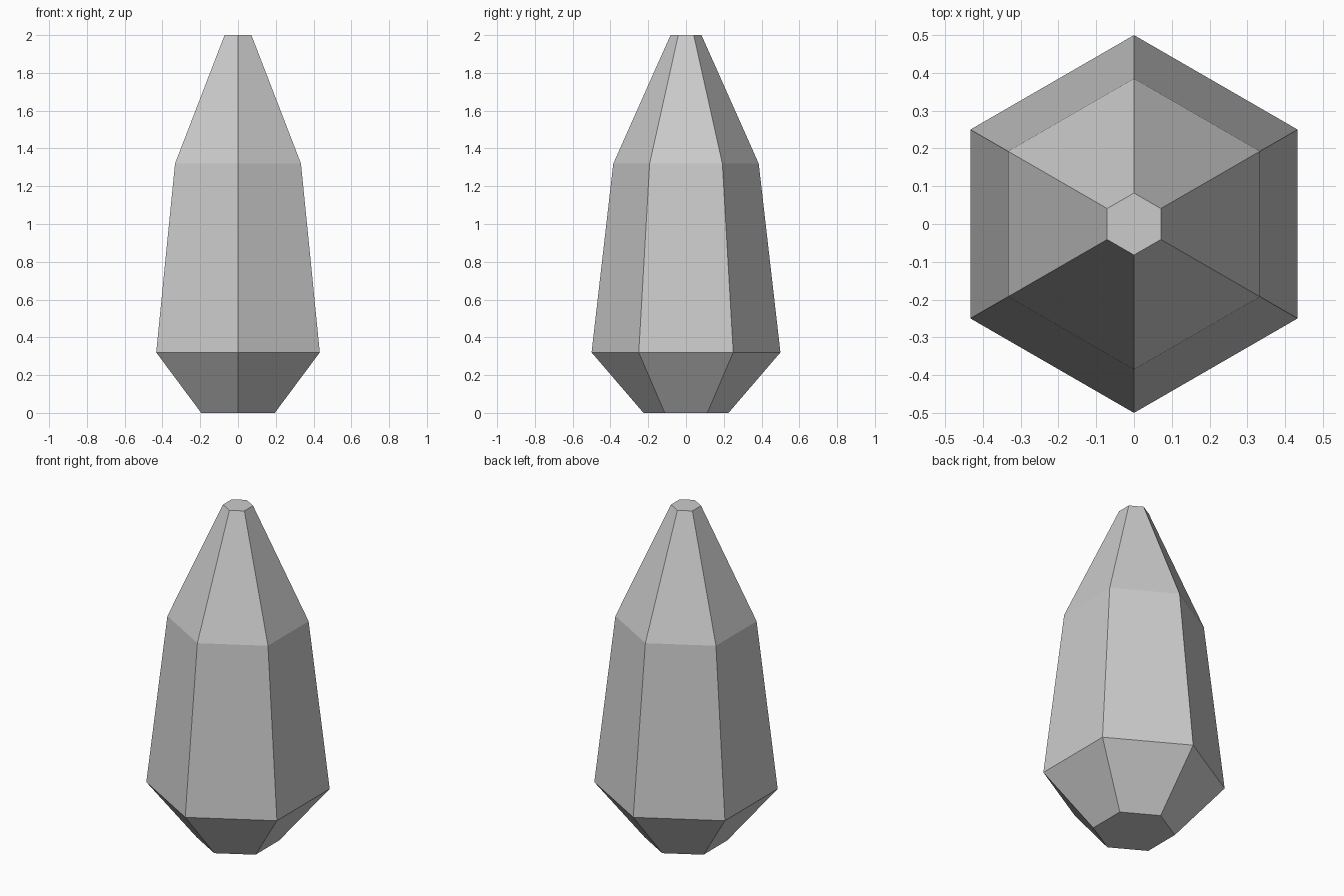
import bpy
import bmesh
import math

if "Cube" in bpy.data.objects:
    bpy.data.objects.remove(bpy.data.objects["Cube"])

# Stone colour
stone = bpy.data.materials.new("light_grey_stone")
stone.diffuse_color = (0.6, 0.6, 0.6, 1.0)
stone.use_nodes = True
stone.node_tree.nodes["Principled BSDF"].inputs["Base Color"].default_value = stone.diffuse_color

SIDES = 6
# (radius, height) of each hexagonal ring, bottom to top
PROFILE = [(0.225, 0.0), (0.5, 0.32), (0.385, 1.32), (0.082, 2.0)]

# Crystal: stacked hexagonal rings with corners on the y axis
bm = bmesh.new()
rings = []
for radius, z in PROFILE:
    angles = [math.pi / 2 + 2 * math.pi * i / SIDES for i in range(SIDES)]
    rings.append([bm.verts.new((radius * math.cos(a), radius * math.sin(a), z))
                  for a in angles])

# Flat facets between rings
for low, high in zip(rings, rings[1:]):
    for i in range(SIDES):
        j = (i + 1) % SIDES
        bm.faces.new((low[i], low[j], high[j], high[i]))

# Flat base and tip
bm.faces.new(rings[0][::-1])
bm.faces.new(rings[-1])

mesh = bpy.data.meshes.new("crystal")
bm.to_mesh(mesh)
bm.free()
mesh.materials.append(stone)
crystal = bpy.data.objects.new("crystal", mesh)
bpy.context.collection.objects.link(crystal)
